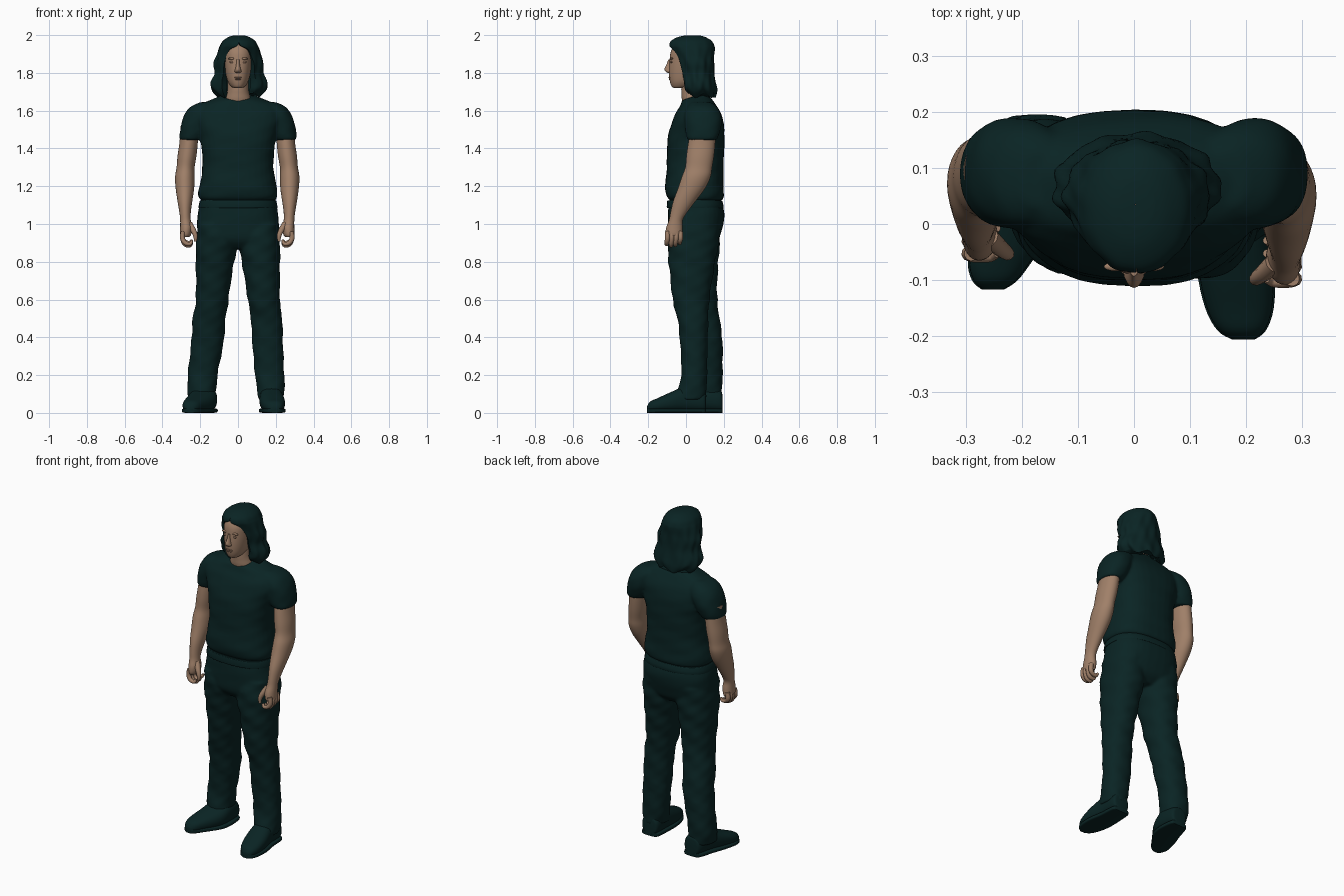
import bpy, bmesh, math


def material(name, rgb):
    m = bpy.data.materials.new(name)
    m.diffuse_color = (*rgb, 1)
    return m


CLOTH = material("dark teal", (0.003, 0.0175, 0.0175))
SKIN = material("tan skin", (0.35, 0.215, 0.14))
SHADE = material("brown skin", (0.25, 0.15, 0.1))


def spline(rows, steps):
    """Catmull-Rom interpolation through rows of numbers."""
    out = []
    n = len(rows)
    for i in range(n - 1):
        p = [rows[max(0, min(n - 1, i + k))] for k in (-1, 0, 1, 2)]
        for s in range(steps):
            t = s / steps
            out.append([0.5 * (2 * b + (c - a) * t + (2 * a - 5 * b + 4 * c - d) * t * t
                               + (3 * b - a - 3 * c + d) * t ** 3) for a, b, c, d in zip(*p)])
    return out + [list(rows[-1])]


def finish(ob, angle=50):
    bpy.ops.object.select_all(action='DESELECT')
    ob.select_set(True)
    bpy.context.view_layer.objects.active = ob
    bpy.ops.object.shade_smooth_by_angle(angle=math.radians(angle))


def skin_rings(name, rings, mat, angle=50):
    """Joins closed rings of points into a capped, smooth surface."""
    bm = bmesh.new()
    loops = [[bm.verts.new(p) for p in r] for r in rings]
    n = len(loops[0])
    for a, b in zip(loops, loops[1:]):
        for i in range(n):
            j = (i + 1) % n
            bm.faces.new((a[i], a[j], b[j], b[i]))
    bm.faces.new(loops[0])
    bm.faces.new(loops[-1])
    bmesh.ops.recalc_face_normals(bm, faces=bm.faces)
    me = bpy.data.meshes.new(name)
    bm.to_mesh(me)
    bm.free()
    me.materials.append(mat)
    ob = bpy.data.objects.new(name, me)
    bpy.context.collection.objects.link(ob)
    finish(ob, angle)
    return ob


def loft(name, rows, mat, power=0.9, folds=0.0, axis='z', steps=4, sides=32):
    """Rows are (t, u0, u1, v0, v1[, tilt]) extents of each cross-section."""
    rings = []
    for r in spline([tuple(r) + (0,) * (6 - len(r)) for r in rows], steps):
        t, u0, u1, v0, v1, tilt = r
        ring = []
        for i in range(sides):
            a = 2 * math.pi * i / sides
            c, s = math.cos(a), math.sin(a)
            k = 1 + folds * (math.sin(3 * a + 47 * t) + 0.6 * math.sin(5 * a - 83 * t))
            u = (u0 + u1) / 2 + k * (u1 - u0) / 2 * math.copysign(abs(c) ** power, c)
            v = (v0 + v1) / 2 + k * (v1 - v0) / 2 * math.copysign(abs(s) ** power, s)
            ring.append((u, v, t + tilt * v) if axis == 'z' else (u, t, v))
        rings.append(ring)
    return skin_rings(name, rings, mat)


def mirror_rows(rows, side, dx=0, dy=0):
    return [(r[0], *sorted((side * (r[1] + dx), side * (r[2] + dx))), r[3] + dy, r[4] + dy)
            for r in rows]


def merge(parts, smooth):
    """Fuses overlapping pieces of a garment into one continuous surface."""
    bpy.ops.object.select_all(action='DESELECT')
    for p in parts:
        p.select_set(True)
    ob = bpy.context.view_layer.objects.active = parts[0]
    bpy.ops.object.join()
    m = ob.modifiers.new("fuse", 'REMESH')
    m.mode, m.voxel_size, m.use_smooth_shade = 'VOXEL', .008, True
    s = ob.modifiers.new("soften", 'SMOOTH')
    s.factor, s.iterations = .5, smooth


def tube(name, points, radii, mat):
    cu = bpy.data.curves.new(name, 'CURVE')
    cu.dimensions = '3D'
    cu.bevel_depth, cu.bevel_resolution, cu.use_fill_caps = 1, 3, True
    sp = cu.splines.new('POLY')
    data = spline([(*p, r) for p, r in zip(points, radii)], 4)
    sp.points.add(len(data) - 1)
    for q, d in zip(sp.points, data):
        q.co, q.radius = (*d[:3], 1), d[3]
    cu.materials.append(mat)
    ob = bpy.data.objects.new(name, cu)
    bpy.context.collection.objects.link(ob)
    bpy.ops.object.select_all(action='DESELECT')
    ob.select_set(True)
    bpy.context.view_layer.objects.active = ob
    bpy.ops.object.convert(target='MESH')
    finish(bpy.context.object)


def blob(name, loc, scale, mat):
    bpy.ops.mesh.primitive_uv_sphere_add(segments=16, ring_count=10, location=loc)
    ob = bpy.context.object
    ob.name, ob.scale = name, scale
    ob.data.materials.append(mat)
    finish(ob)


# Shirt body, with a neckline that rises toward the back, and sleeves
shirt = [loft("shirt", [
    (1.125, -.195, .195, -.085, .19), (1.14, -.207, .207, -.10, .198),
    (1.17, -.21, .21, -.108, .2), (1.21, -.202, .202, -.11, .198), (1.30, -.188, .188, -.102, .198),
    (1.42, -.195, .195, -.1, .203), (1.50, -.215, .215, -.087, .203),
    (1.58, -.235, .235, -.058, .188), (1.625, -.2, .2, -.032, .155, .08),
    (1.65, -.13, .13, -.024, .125, .2), (1.662, -.078, .078, -.024, .11, .33)],
    CLOTH, power=0.8, folds=0.008)]
sleeve = [(1.645, .12, .20, .03, .13), (1.62, .11, .252, .005, .165),
          (1.58, .12, .283, -.008, .185), (1.53, .14, .30, -.008, .188),
          (1.48, .165, .309, 0, .178), (1.455, .185, .31, .005, .168),
          (1.445, .19, .306, .01, .162)]
for s in (1, -1):
    shirt.append(loft("sleeve", mirror_rows(sleeve, s), CLOTH, folds=.012))
merge(shirt, 5)

# Trousers: seat, waistband and two legs, one forward and one back
seat = loft("trousers", [
    (.87, -.10, .10, -.05, .13), (.91, -.205, .205, -.085, .17),
    (.97, -.217, .217, -.094, .19), (1.05, -.213, .213, -.095, .204),
    (1.12, -.20, .20, -.09, .188), (1.15, -.19, .19, -.085, .175)], CLOTH, power=0.8, folds=0.005)
left_leg = loft("left_leg", [
    (1.0, .01, .215, -.085, .18), (.9, .002, .222, -.097, .172),
    (.8, .02, .222, -.092, .155), (.68, .04, .222, -.08, .135),
    (.58, .055, .222, -.068, .122), (.5, .068, .234, -.045, .118),
    (.38, .075, .238, -.032, .115), (.22, .088, .244, -.024, .112),
    (.13, .10, .247, -.04, .11), (.07, .11, .242, -.055, .105)], CLOTH, folds=0.025, steps=6)
right_leg = loft("right_leg", [
    (1.0, -.215, -.01, -.085, .18), (.9, -.222, -.002, -.085, .178),
    (.8, -.224, -.02, -.065, .172), (.68, -.222, -.04, -.04, .165),
    (.58, -.225, -.052, -.02, .167), (.5, -.24, -.066, 0, .178),
    (.38, -.247, -.075, .025, .193), (.22, -.264, -.105, .04, .194),
    (.13, -.268, -.115, .03, .192), (.07, -.26, -.12, .025, .185)], CLOTH, folds=0.025, steps=6)
merge([seat, left_leg, right_leg], 6)
loft("waistband", [(1.085, -.207, .207, -.1, .195), (1.09, -.209, .209, -.102, .2),
                   (1.12, -.203, .203, -.1, .193), (1.125, -.2, .2, -.098, .19)],
     CLOTH, power=0.8, steps=2)

# Shoes: upper and sole, running heel to toe
for side, feet in (("left", [(.105, .14, .21, .10), (.09, .122, .228, .12),
                             (.0, .115, .235, .14), (-.08, .115, .248, .11),
                             (-.15, .13, .246, .078), (-.19, .152, .232, .06),
                             (-.206, .178, .212, .035)]),
                   ("right", [(.192, -.2, -.135, .10), (.178, -.222, -.118, .12),
                              (.09, -.25, -.11, .14), (.02, -.275, -.125, .11),
                              (-.06, -.293, -.18, .078), (-.10, -.286, -.21, .06),
                              (-.117, -.268, -.235, .035)])):
    loft(side + "_shoe", [(y, a, b, .004, h) for y, a, b, h in feet], CLOTH, .85, axis='y')
    loft(side + "_sole", [(y, a - .003, b + .003, 0, .024) for y, a, b, h in feet],
         CLOTH, .4, axis='y')

# Arms and hands
arm = [(1.52, .2, .295, .03, .16), (1.43, .205, .302, .012, .155), (1.36, .212, .312, .002, .148),
       (1.30, .222, .317, -.004, .138), (1.25, .222, .325, -.022, .13),
       (1.19, .224, .322, -.042, .102), (1.12, .234, .312, -.068, .05),
       (1.06, .242, .302, -.082, .005), (1.02, .242, .298, -.09, -.018),
       (.98, .235, .298, -.105, -.018), (.945, .24, .298, -.108, -.02), (.93, .25, .29, -.1, -.025)]
for label, side, dx, dy in (("left", 1, 0, 0), ("right", -1, .008, .045)):
    half = [(*r[:3], r[3] + dy * (1.52 - r[0]) / .59, r[4] + dy * (1.52 - r[0]) / .59) for r in arm]
    loft(label + "_arm", mirror_rows(half, side, dx), SKIN, 1)

    def place(x, y, z):
        return (side * (x + dx), y + dy, z)
    for i in range(4):
        y, drop = -.098 + .023 * i, (.008, 0, .004, .014)[i]
        tube(f"{label}_finger_{i + 1}",
             [place(.282, y, .96), place(.286, y, .925), place(.272, y - .004, .892 + drop),
              place(.247, y - .004, .886 + drop), place(.236, y, .902 + drop)],
             [.013, .0135, .012, .0105, .007], SKIN)
    tube(label + "_thumb", [place(.25, -.07, 1.0), place(.228, -.09, .965),
                            place(.217, -.098, .935), place(.218, -.1, .908)],
         [.018, .015, .012, .007], SKIN)

# Neck and head
loft("neck", [(1.62, -.072, .072, -.012, .10), (1.66, -.068, .068, -.022, .1),
              (1.69, -.06, .06, -.024, .095), (1.72, -.055, .055, -.025, .09),
              (1.79, -.055, .055, -.02, .09)], SKIN, 1)
loft("head", [(1.72, -.022, .022, -.065, -.02), (1.728, -.036, .036, -.076, .03),
              (1.75, -.052, .052, -.084, .07), (1.78, -.062, .062, -.089, .1),
              (1.82, -.069, .069, -.09, .115), (1.865, -.073, .073, -.087, .12),
              (1.91, -.073, .073, -.081, .115), (1.945, -.06, .06, -.06, .09),
              (1.96, -.04, .04, -.02, .06)], SKIN, .92)
loft("nose", [(1.872, -.008, .008, -.093, -.06), (1.845, -.01, .01, -.103, -.06),
              (1.82, -.015, .015, -.114, -.06), (1.807, -.019, .019, -.108, -.06),
              (1.8, -.012, .012, -.096, -.06)], SKIN, 1, sides=16)
blob("upper_lip", (0, -.086, 1.775), (.022, .007, .004), SHADE)
blob("lower_lip", (0, -.084, 1.767), (.019, .007, .005), SHADE)
for label, s in (("left", 1), ("right", -1)):
    blob(label + "_eye", (s * .031, -.077, 1.857), (.014, .006, .006), SHADE)
    blob(label + "_brow", (s * .033, -.076, 1.876), (.021, .008, .006), SKIN)
    blob(label + "_ear", (s * .077, .005, 1.825), (.009, .018, .03), SKIN)

# Shoulder-length hair: C-shaped rings that open around the face
# rows: z, half width, centre y, half depth, opening angle, inner scale
hair_rows = [(1.998, .03, .035, .04, 0, .02), (1.99, .055, .03, .072, 0, .2),
             (1.97, .085, .028, .107, 0, .4), (1.945, .1, .03, .118, .08, .65),
             (1.925, .108, .035, .115, .45, .7), (1.89, .118, .042, .105, .58, .7),
             (1.85, .13, .05, .098, .64, .7), (1.80, .127, .056, .094, .68, .7),
             (1.75, .148, .063, .094, .66, .7), (1.71, .143, .068, .095, .64, .7),
             (1.68, .112, .075, .085, .72, .7)]
rings = []
N = 60
for z, rx, cy, ry, gap, inner in spline(hair_rows, 4):
    outer, inside = [], []
    wave = .04 * min(1, max(0, (1.99 - z) / .12))
    for i in range(N + 1):
        a = gap + (2 * math.pi - 2 * gap) * i / N
        k = 1 + wave * (math.sin(9 * a + 22 * z) * .6 + math.sin(14 * a - 35 * z) * .5)
        edge = z - .012 * math.sin(6 * a) * max(0, (1.76 - z) / .08)
        outer.append((.005 + rx * k * math.sin(a), cy - ry * k * math.cos(a), edge))
        inside.append((.002 + rx * inner * math.sin(a), cy - ry * inner * math.cos(a), edge))
    rings.append(outer + inside[::-1])
skin_rings("hair", rings, CLOTH, 60)
